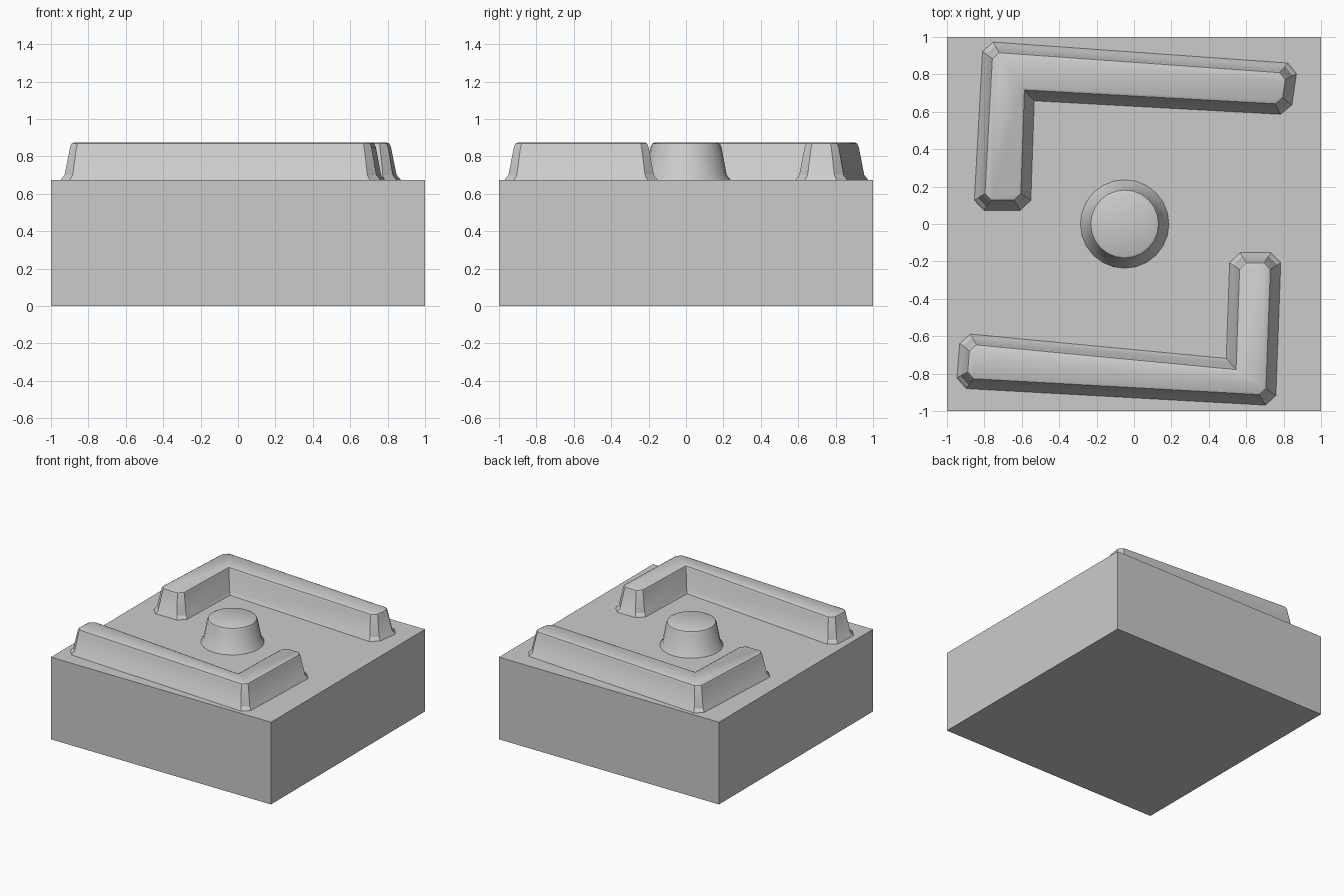
import bpy
import bmesh
from math import cos, sin, pi, radians
from mathutils import Vector

cube = bpy.data.objects.get("Cube")
if cube:
    bpy.data.objects.remove(cube, do_unlink=True)

BASE_TOP = 0.675
# inset from the foot outline, height
SLOPE = [(0, 0.665), (0.005, 0.68), (0.022, 0.70), (0.05, 0.85), (0.058, 0.868), (0.072, 0.875)]

grey = bpy.data.materials.new("plain_grey")
grey.use_nodes = True
colour = (0.6, 0.6, 0.6, 1)
grey.diffuse_color = colour
grey.node_tree.nodes["Principled BSDF"].inputs["Base Color"].default_value = colour


def inset_ring(outline, inset, chamfer):
    """Inset a counter-clockwise outline and cut its convex corners."""
    ring = []
    n = len(outline)
    for i, p in enumerate(outline):
        d1 = (p - outline[i - 1]).normalized()
        d2 = (outline[(i + 1) % n] - p).normalized()
        n1, n2 = Vector((-d1.y, d1.x)), Vector((-d2.y, d2.x))
        corner = p + (n1 + n2) * inset / (1 + n1.dot(n2))
        if chamfer and d1.cross(d2) > 0:
            ring += [corner - d1 * chamfer, corner + d2 * chamfer]
        else:
            ring.append(corner)
    return ring


def raised_block(name, points, chamfer):
    """Loft a sloped block from its foot outline up to a flat top."""
    outline = [Vector(p) for p in points]
    bm = bmesh.new()
    loops = []
    for inset, z in SLOPE:
        ring = inset_ring(outline, inset, max(0, chamfer - inset * 0.35))
        loops.append([bm.verts.new((p.x, p.y, z)) for p in ring])
    for low, high in zip(loops, loops[1:]):
        for i in range(len(low)):
            j = (i + 1) % len(low)
            bm.faces.new((low[i], low[j], high[j], high[i]))
    bm.faces.new(loops[-1])
    mesh = bpy.data.meshes.new(name)
    bm.to_mesh(mesh)
    bm.free()
    finish(bpy.data.objects.new(name, mesh), True)


def finish(obj, smooth=False):
    if obj.name not in bpy.context.collection.objects:
        bpy.context.collection.objects.link(obj)
    obj.data.materials.append(grey)
    if smooth:
        bpy.ops.object.select_all(action="DESELECT")
        obj.select_set(True)
        bpy.context.view_layer.objects.active = obj
        bpy.ops.object.shade_smooth_by_angle(angle=radians(30))


# Square base slab
bpy.ops.mesh.primitive_cube_add(size=2, location=(0, 0, BASE_TOP / 2))
slab = bpy.context.object
slab.name = "base_slab"
slab.scale.z = BASE_TOP / 2
finish(slab)

# Two L-shaped walls
raised_block("back_wall", [(-0.86, 0.07), (-0.55, 0.07), (-0.53, 0.655),
                           (0.84, 0.58), (0.88, 0.86), (-0.81, 0.98)], 0.055)
raised_block("front_wall", [(-0.955, -0.88), (0.76, -0.975), (0.79, -0.15),
                            (0.51, -0.15), (0.49, -0.715), (-0.93, -0.58)], 0.055)

# Round central boss
raised_block("centre_boss", [(-0.05 + 0.24 * cos(a * pi / 12), 0.24 * sin(a * pi / 12))
                             for a in range(24)], 0)
